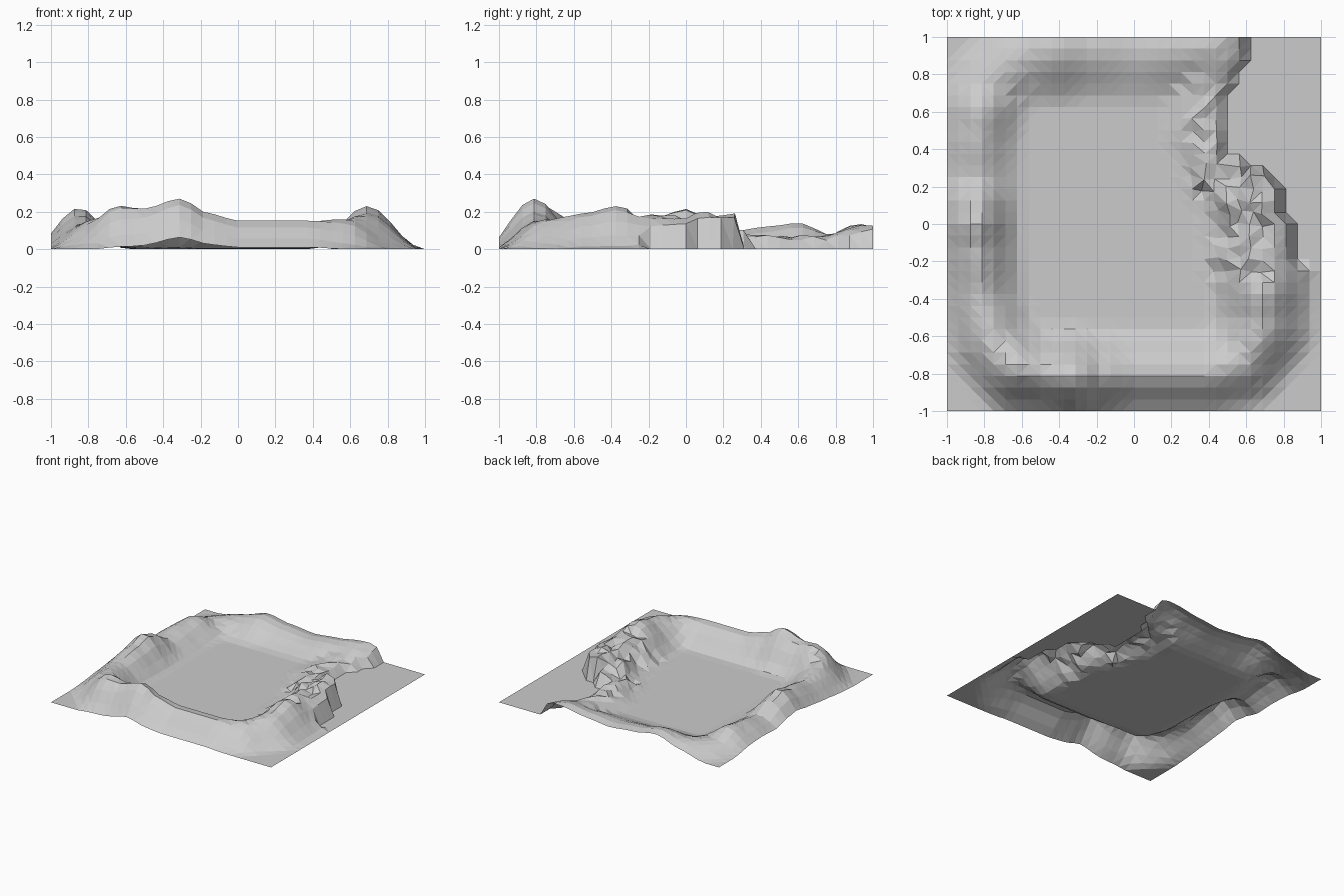
import bpy, bmesh, math, random
from mathutils import Vector

if "Cube" in bpy.data.objects:
    bpy.data.objects.remove(bpy.data.objects["Cube"])

random.seed(4)
N = 32  # cells per side

# Crest of the ring-shaped ridge: x, y, height, slope width
CREST = [
    (.50, 1.0, .125, .26), (.42, .95, .13, .28), (.20, .93, .10, .30), (0, .92, .08, .30),
    (-.22, .93, .10, .30), (-.42, .93, .135, .32), (-.62, .88, .09, .28),
    (-.76, .77, .08, .26), (-.82, .60, .14, .26), (-.84, .45, .125, .26),
    (-.84, .25, .10, .26), (-.85, .10, .18, .26), (-.85, 0, .22, .26),
    (-.84, -.15, .18, .26), (-.82, -.40, .14, .26), (-.76, -.63, .16, .27),
    (-.63, -.77, .235, .27), (-.50, -.79, .22, .26), (-.31, -.81, .27, .28),
    (-.15, -.80, .19, .26), (0, -.79, .155, .25), (.40, -.79, .155, .25),
    (.58, -.74, .16, .27), (.69, -.55, .19, .30), (.69, -.37, .23, .30),
    (.68, -.20, .18, .34), (.70, 0, .17, .38), (.66, .16, .20, .36),
    (.50, .30, .09, .30), (.37, .50, .065, .24), (.38, .75, .075, .24), (.45, .92, .12, .28),
]

# Outer edge of the collapsed side (y, x); beyond it the ground is flat
CLIFF = [(-.32, 1.1), (-.2, .86), (.1, .80), (.2, .79), (.32, .60), (.40, .45),
         (.68, .45), (.75, .52), (.85, .56), (1.01, .60)]


def cliff_x(y):
    for (y0, x0), (y1, x1) in zip(CLIFF, CLIFF[1:]):
        if y0 <= y <= y1:
            return x0 + (x1 - x0) * (y - y0) / (y1 - y0)
    return 9


def ridge_height(x, y):
    p, best = Vector((x, y)), 0
    for a, b in zip(CREST, CREST[1:]):
        pa, pb = Vector(a[:2]), Vector(b[:2])
        d = pb - pa
        t = max(0, min(1, (p - pa).dot(d) / d.length_squared))
        dist = (p - pa - d * t).length
        s = t * t * (3 - 2 * t)
        h, w = (a[i] + (b[i] - a[i]) * s for i in (2, 3))
        if dist < w:
            best = max(best, h * .5 * (1 + math.cos(math.pi * dist / w)))
    return best


# Terrain sheet
bm = bmesh.new()
bmesh.ops.create_grid(bm, x_segments=N, y_segments=N, size=1)
for v in bm.verts:
    x, y = v.co.x, v.co.y
    z = 0 if x > cliff_x(y) else ridge_height(x, y)
    # Broken rubble on the collapsed inner slope
    if z > .02 and .28 < x < .70 and -.28 < y < .72:
        k = 1 if y < .35 else .4
        z = min(.2, max(0, z + random.uniform(-.04, .025) * k))
        v.co.x += random.uniform(-.015, .015) * k
        v.co.y += random.uniform(-.015, .015) * k
    v.co.z = z
bmesh.ops.triangulate(bm, faces=bm.faces[:])
mesh = bpy.data.meshes.new("crater_terrain")
bm.to_mesh(mesh)
bm.free()
bpy.context.collection.objects.link(bpy.data.objects.new("crater_terrain", mesh))
